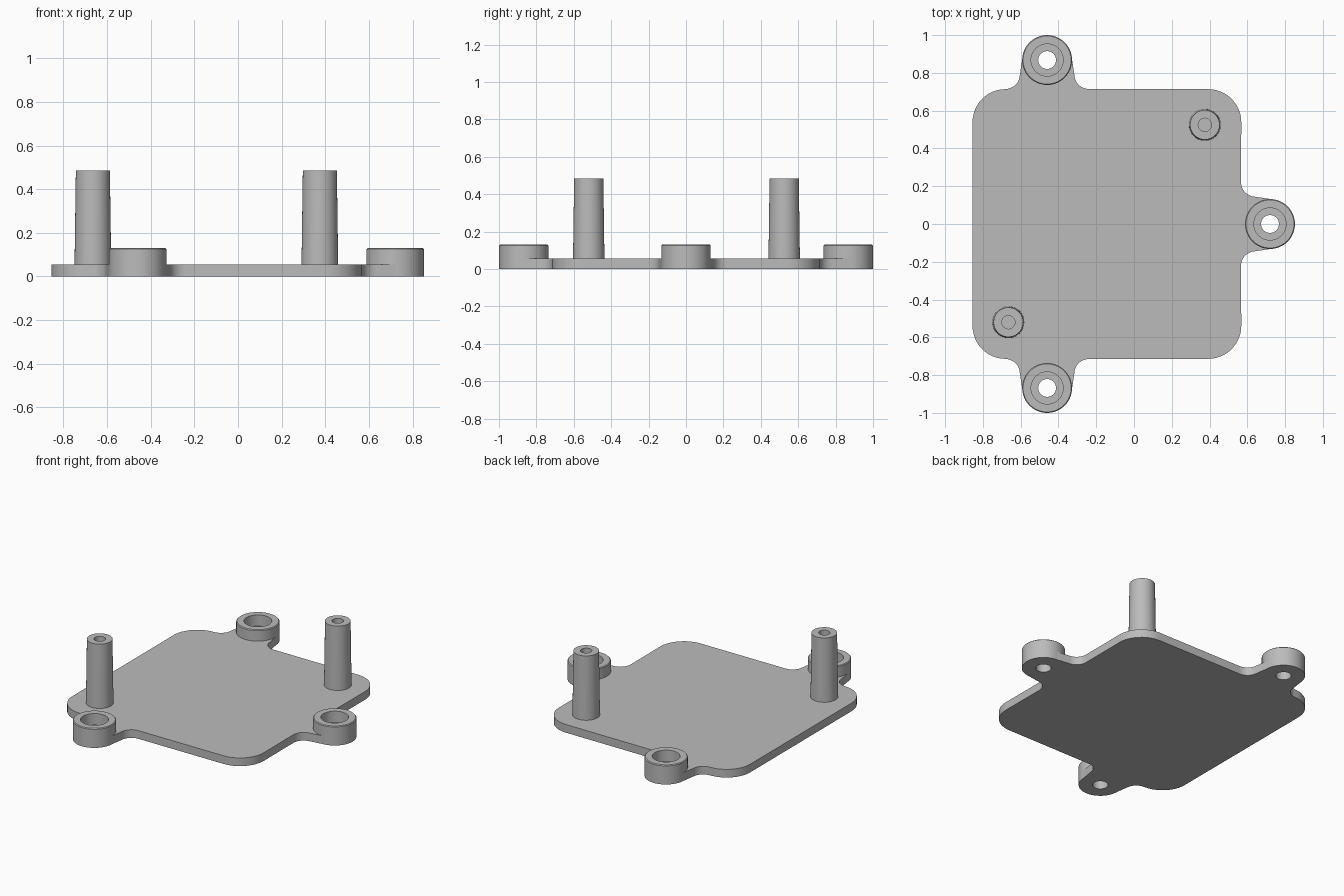
import bpy, bmesh
from math import radians, cos, sin, tau
from mathutils import Vector, Matrix

cube = bpy.data.objects.get("Cube")
if cube:
    bpy.data.objects.remove(cube, do_unlink=True)

grey = bpy.data.materials.new("mid grey")
grey.use_nodes = True
colour = (0.5, 0.5, 0.5, 1)
grey.diffuse_color = colour
grey.node_tree.nodes["Principled BSDF"].inputs["Base Color"].default_value = colour

LEFT, RIGHT, HALF_DEPTH = -0.855, 0.568, 0.714
THICK, CORNER = 0.055, 0.175
LUG_R, LUG_H = 0.132, 0.13
# Lug centre and the direction its tab points
LUGS = {"right_edge": (0.72, 0, 0), "back": (-0.46, 0.868, 90), "front": (-0.46, -0.868, -90)}
POSTS = {"back": (0.375, 0.525), "front": (-0.665, -0.52)}


def finish(name, bm, location=(0, 0, 0)):
    bmesh.ops.remove_doubles(bm, verts=bm.verts, dist=1e-5)
    bmesh.ops.recalc_face_normals(bm, faces=bm.faces)
    mesh = bpy.data.meshes.new(name)
    bm.to_mesh(mesh)
    bm.free()
    mesh.materials.append(grey)
    obj = bpy.data.objects.new(name, mesh)
    obj.location = location
    bpy.context.collection.objects.link(obj)
    bpy.ops.object.select_all(action="DESELECT")
    obj.select_set(True)
    bpy.context.view_layer.objects.active = obj
    bpy.ops.object.shade_smooth_by_angle(angle=radians(30))
    return obj


def lathe(name, profile, location, steps=64):
    bm = bmesh.new()
    verts = [bm.verts.new((r, 0, z)) for r, z in profile]
    edges = [bm.edges.new(pair) for pair in zip(verts, verts[1:])]
    bmesh.ops.spin(bm, geom=verts + edges, cent=(0, 0, 0), axis=(0, 0, 1),
                   angle=tau, steps=steps)
    return finish(name, bm, location)


def arc(cx, cy, r, start, end, steps=12):
    angles = [radians(start + (end - start) * i / steps) for i in range(steps + 1)]
    return [Vector((cx + r * cos(a), cy + r * sin(a), 0)) for a in angles]


def tab(x, y, turn):
    # Filleted neck that tapers onto the lug and wraps round its inner side
    points = arc(-0.078, -0.22, 0.075, 180, 96)
    points += arc(0, 0, LUG_R - 0.001, -84, -276, 32)
    points += arc(-0.078, 0.22, 0.075, 264, 180)
    place = Matrix.Translation((x, y, 0)) @ Matrix.Rotation(radians(turn), 4, "Z")
    return [place @ p for p in points]


def corner(x, y, start):
    return arc(x, y, CORNER, start, start + 90)


# Base plate with rounded corners and three necks
x0, x1, y1 = LEFT + CORNER, RIGHT - CORNER, HALF_DEPTH - CORNER
outline = (corner(x1, -y1, -90) + tab(*LUGS["right_edge"]) + corner(x1, y1, 0)
           + tab(*LUGS["back"]) + corner(x0, y1, 90) + corner(x0, -y1, 180)
           + tab(*LUGS["front"]))
bm = bmesh.new()
base = bm.faces.new([bm.verts.new(p) for p in outline])
top = bmesh.ops.extrude_face_region(bm, geom=[base], use_keep_orig=True)["geom"]
bmesh.ops.translate(bm, vec=(0, 0, THICK),
                    verts=[v for v in top if isinstance(v, bmesh.types.BMVert)])
finish("base_plate", bm)

# Mounting lugs with a through hole and a counterbore
for side, (x, y, _) in LUGS.items():
    lathe(side + "_lug", [
        (0.047, 0), (LUG_R, 0), (LUG_R, LUG_H - 0.005), (LUG_R - 0.005, LUG_H),
        (0.085, LUG_H), (0.085, THICK), (0.047, THICK), (0.047, 0)], (x, y, 0))

# Tapered standoffs with a blind screw hole
for side, (x, y) in POSTS.items():
    lathe(side + "_standoff", [
        (0, 0.04), (0.084, 0.04), (0.084, THICK), (0.078, 0.485),
        (0.035, 0.485), (0.035, 0.15), (0, 0.15)], (x, y, 0))
